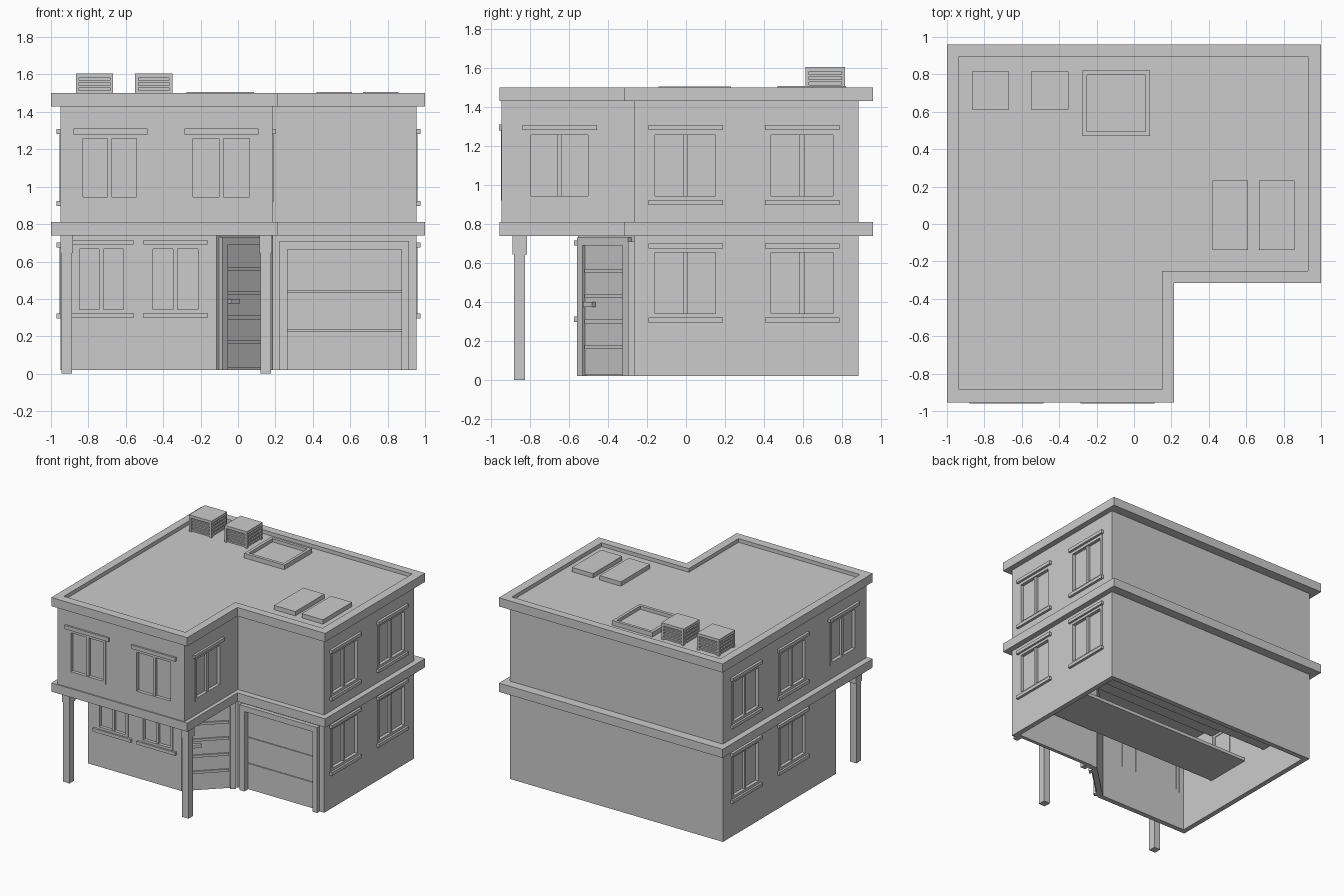
import bpy, bmesh, math
from mathutils import Matrix, Vector

if "Cube" in bpy.data.objects:
    bpy.data.objects.remove(bpy.data.objects["Cube"])


def add_object(name, bm):
    me = bpy.data.meshes.new(name)
    bm.normal_update()
    bm.to_mesh(me)
    bm.free()
    ob = bpy.data.objects.new(name, me)
    bpy.context.collection.objects.link(ob)
    return ob


def boxes(name, items, mat=Matrix()):
    """One object made of boxes given as (x0, x1, y0, y1, z0, z1)."""
    bm = bmesh.new()
    for x0, x1, y0, y1, z0, z1 in items:
        m = (mat @ Matrix.Translation(((x0 + x1) / 2, (y0 + y1) / 2, (z0 + z1) / 2))
             @ Matrix.Diagonal((x1 - x0, y1 - y0, z1 - z0, 1)))
        bmesh.ops.create_cube(bm, size=1, matrix=m)
    return add_object(name, bm)


def loft(name, rings, caps=True):
    """Skin between (outline, z) rings, optionally capped."""
    bm = bmesh.new()
    vs = [[bm.verts.new((x, y, z)) for x, y in poly] for poly, z in rings]
    n = len(vs[0])
    for a, b in zip(vs, vs[1:]):
        for i in range(n):
            j = (i + 1) % n
            bm.faces.new((a[i], a[j], b[j], b[i]))
    if caps:
        bm.faces.new(vs[0][::-1])
        bm.faces.new(vs[-1])
    return add_object(name, bm)


def ell(x0, x1, x2, y0, y1, y2):
    return [(x0, y0), (x1, y0), (x1, y1), (x2, y1), (x2, y2), (x0, y2)]


def walls(name, outline, z0, z1, cuts):
    """Thin wall shell with openings cut through it."""
    ob = loft(name, [(outline, z0), (outline, z1)], caps=False)
    sol = ob.modifiers.new("thickness", 'SOLIDIFY')
    sol.thickness, sol.offset, sol.use_even_offset = 0.04, -1, True
    cutter = boxes(name + "_cutter", cuts)
    cutter.hide_render = True
    bo = ob.modifiers.new("openings", 'BOOLEAN')
    bo.operation, bo.solver, bo.object = 'DIFFERENCE', 'EXACT', cutter
    bpy.context.view_layer.update()
    ev = ob.evaluated_get(bpy.context.evaluated_depsgraph_get())
    me = bpy.data.meshes.new_from_object(ev)
    ob.modifiers.clear()
    ob.data = me
    bpy.data.objects.remove(cutter)


def window(name, mid, wall, angle, w, z0, z1):
    """Framed double window; local x runs along the wall, -y points outward."""
    d = {0: (mid, wall), 90: (wall, mid), -90: (wall, mid)}[angle]
    m = Matrix.Translation((*d, 0)) @ Matrix.Rotation(math.radians(angle), 4, 'Z')
    h, f = w / 2, 0.022
    parts = [(-h, -h + f, -.004, .035, z0, z1), (h - f, h, -.004, .035, z0, z1),
             (-h + f, h - f, -.004, .035, z0, z0 + f), (-h + f, h - f, -.004, .035, z1 - f, z1),
             (-.012, .012, .004, .035, z0 + f, z1 - f),
             (-h + f, h - f, .022, .03, z0 + f, z1 - f)]
    boxes(name, parts, m)


FRONT_UP, FRONT_LOW, LEFT, RIGHT, NOTCH_X, NOTCH_Y = -.945, -.555, -.95, .955, .185, -.265
front_up = [(-.685, .33), (-.09, .345)]        # (centre, width)
front_low = [(-.73, .28), (-.335, .285)]
side = [(-.003, .355), (.595, .36)]
wing = (-.648, .335)
UP, LOW = (.922, 1.28), (.322, .69)
LOW_SIDE = (.32, .677)

# walls with window and garage openings
upper_cuts = [(c - w / 2, c + w / 2, -1.1, -.8, *UP) for c, w in front_up]
upper_cuts += [(-1.2, 1.2, c - w / 2, c + w / 2, *UP) for c, w in side + [wing]]
walls("upper_walls", ell(LEFT, NOTCH_X, RIGHT, FRONT_UP, NOTCH_Y, .885), .78, 1.45, upper_cuts)
lower_cuts = [(c - w / 2, c + w / 2, -.7, -.45, *LOW) for c, w in front_low]
lower_cuts += [(-1.2, 1.2, c - w / 2, c + w / 2, *LOW_SIDE) for c, w in side]
lower_cuts += [(.265, .875, -.4, -.15, -.1, .665)]
ground = [(LEFT, FRONT_LOW), (-.115, FRONT_LOW), (NOTCH_X, NOTCH_Y),
          (RIGHT, NOTCH_Y), (RIGHT, .885), (LEFT, .885)]
walls("ground_walls", ground, .02, .76, lower_cuts)

# floor slab and roof with a raised rim
edge = ell(-1, .215, 1, -.955, -.315, .96)
inner = ell(-.935, .15, .93, -.885, -.25, .895)
loft("floor_slab", [(edge, .74), (edge, .81)])
loft("roof", [(edge, 1.43), (edge, 1.5), (inner, 1.5), (inner, 1.47)])

# front windows with lintels and sills
for i, (c, w) in enumerate(front_up):
    window(f"front_upper_window_{i}", c, FRONT_UP, 0, w, *UP)
    boxes(f"front_upper_lintel_{i}", [(c - .195, c + .2, -.96, -.91, 1.28, 1.31)])
for i, (c, w) in enumerate(front_low):
    window(f"front_lower_window_{i}", c, FRONT_LOW, 0, w, *LOW)
    boxes(f"front_lower_trim_{i}", [(c - .17, c + .172, -.573, -.52, z, z + .026) for z in (.299, .69)])

# side windows; lintels and sills run through from wall to wall
for i, (c, w) in enumerate(side):
    for wall, ang, tag in ((RIGHT, 90, "right"), (LEFT, -90, "left")):
        window(f"{tag}_upper_window_{i}", c, wall, ang, w, *UP)
        window(f"{tag}_lower_window_{i}", c, wall, ang, w, *LOW_SIDE)
    boxes(f"side_trim_{i}", [(-.97, .975, c - .19, c + .192, z, z + .026)
                             for z in (.295, .675, .898, 1.282)])
for wall, ang, tag in ((NOTCH_X, 90, "inner"), (LEFT, -90, "left")):
    window(f"{tag}_wing_window", wing[0], wall, ang, wing[1], *UP)
boxes("wing_lintel", [(-.97, .203, -.838, -.457, 1.282, 1.308)])

# garage door with panels and frame
boxes("garage_door", [(.26, .88, -.235, -.22, .02, .67)]
      + [(.265, .875, -.248, -.232, a, b) for a, b in ((.02, .228), (.233, .438), (.443, .665))])
boxes("garage_frame", [(.222, .265, -.297, -.22, .02, .71), (.875, .915, -.297, -.22, .02, .71),
                       (.265, .875, -.297, -.22, .665, .71)])

# diagonal entrance door
p, q = Vector((-.115, FRONT_LOW)), Vector((NOTCH_X, NOTCH_Y))
L = (q - p).length
m = Matrix.Translation((*p, 0)) @ Matrix.Rotation(math.atan2(q.y - p.y, q.x - p.x), 4, 'Z')
boxes("entrance_frame", [(.02, .06, -.025, .02, .02, .73), (L - .06, L - .02, -.025, .02, .02, .73),
                         (.06, L - .06, -.025, .02, .69, .73)], m)
boxes("entrance_door", [(.06, L - .06, -.008, .01, .03, .69)]
      + [(.07, L - .07, -.018, 0, z - .01, z + .01) for z in (.17, .3, .43, .56)], m)
boxes("door_handle", [(.075, .14, -.035, 0, .375, .4)], m)

# porch columns
for i, x in enumerate((-.916, .148)):
    boxes(f"porch_column_{i}", [(x - .028, x + .028, -.883, -.825, 0, .65),
                                (x - .033, x + .033, -.89, -.815, .645, .745)])

# rooftop vents with louvres
for i, x in enumerate((-.767, -.45)):
    a, b, c, d = x - .1, x + .1, .613, .815
    t = .018
    parts = [(a + .016, b - .016, c + .016, d - .016, 1.46, 1.59), (a, b, c, d, 1.582, 1.605)]
    parts += [(u, u + t, v, v + t, 1.46, 1.585) for u in (a, b - t) for v in (c, d - t)]
    parts += [(a + .005, b - .005, c + .005, d - .005, z, z + .012) for z in (1.475, 1.502, 1.529, 1.556)]
    boxes(f"roof_vent_{i}", parts)

# skylight and roof panels
boxes("skylight_frame", [(-.275, -.25, .47, .82, 1.46, 1.507), (.062, .085, .47, .82, 1.46, 1.507),
                         (-.25, .062, .47, .495, 1.46, 1.507), (-.25, .062, .797, .82, 1.46, 1.507)])
boxes("skylight_glass", [(-.25, .062, .495, .797, 1.46, 1.48)])
for i, (a, b) in enumerate(((.42, .61), (.668, .857))):
    boxes(f"roof_panel_{i}", [(a, b, -.14, .232, 1.465, 1.505)])
